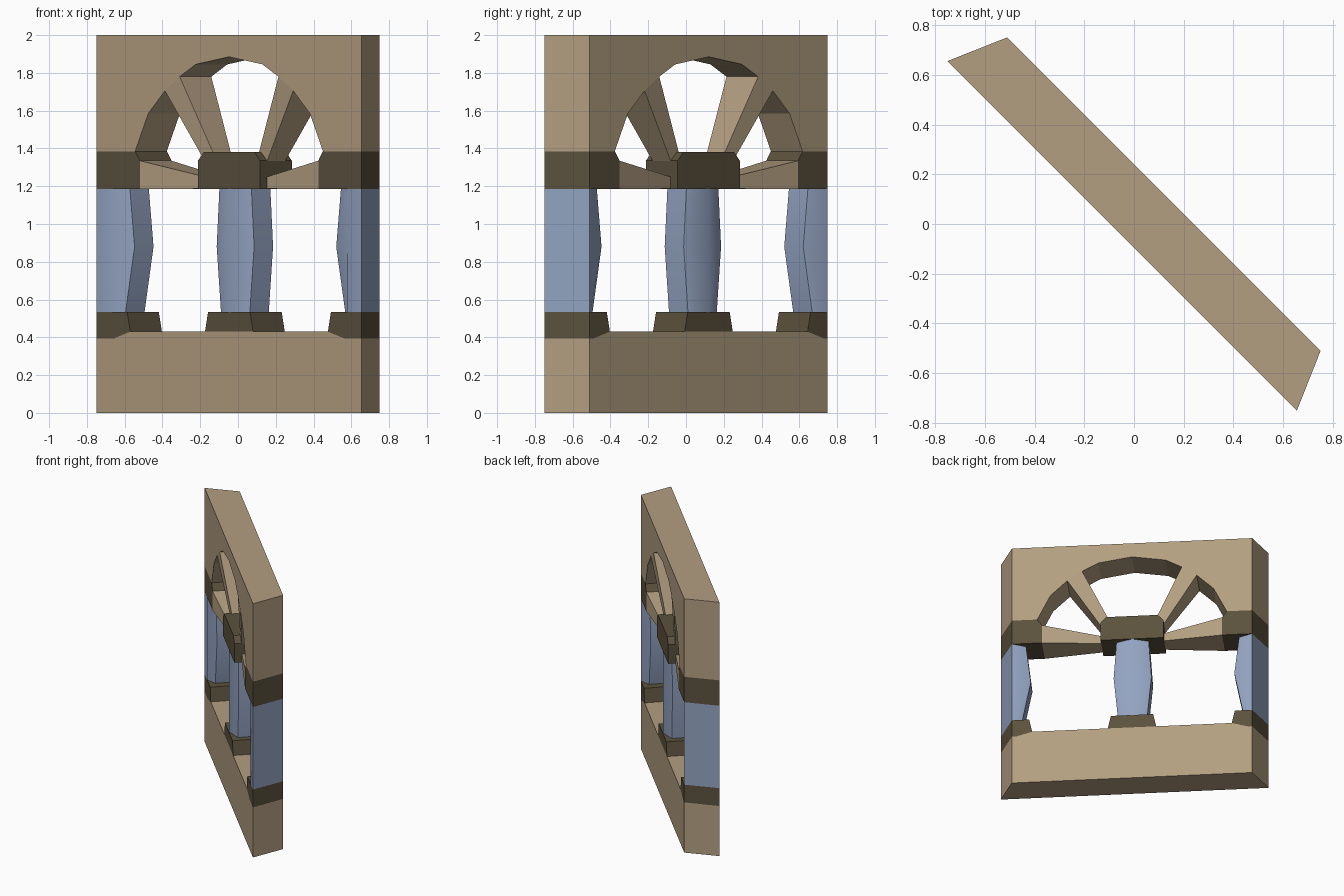
import bpy, bmesh, math
from mathutils import Vector

if "Cube" in bpy.data.objects:
    bpy.data.objects.remove(bpy.data.objects["Cube"])

# Wall runs diagonally: u along the wall, v through it (front -> back), z up
FRONT, BACK = -0.067, 0.17
MID, HALF = 0.0515, 0.1185
E_FRONT, E_BACK = 0.9935, 0.891      # mitred ends
E = 1.0                              # marker meaning "at the mitred end"


def material(name, rgb):
    m = bpy.data.materials.new(name)
    m.diffuse_color = (*rgb, 1)
    m.use_nodes = True
    m.node_tree.nodes["Principled BSDF"].inputs["Base Color"].default_value = m.diffuse_color
    return m


STONE = material("tan stone", (0.45, 0.345, 0.22))
TRIM = material("dark trim", (0.105, 0.082, 0.047))
BLUE = material("blue column", (0.29, 0.365, 0.53))


def place(u, v, z):
    if abs(u) >= E:
        u = math.copysign(E_FRONT if v < MID else E_BACK, u)
    r = math.sqrt(0.5)
    return Vector(((u + v) * r, (v - u) * r, z))


def loft(name, rings, mat, side=1, smooth=False):
    """Skin rings of (u, v, z) points and cap both ends."""
    bm = bmesh.new()
    vs = [[bm.verts.new(place(u * side, v, z)) for u, v, z in ring] for ring in rings]
    n = len(vs[0])
    for a, b in zip(vs, vs[1:]):
        for i in range(n):
            j = (i + 1) % n
            bm.faces.new((a[i], a[j], b[j], b[i]))
    bm.faces.new(vs[0][::-1])
    bm.faces.new(vs[-1])
    bmesh.ops.recalc_face_normals(bm, faces=bm.faces)
    me = bpy.data.meshes.new(name)
    bm.to_mesh(me)
    bm.free()
    me.materials.append(mat)
    ob = bpy.data.objects.new(name, me)
    bpy.context.collection.objects.link(ob)
    if smooth:
        bpy.ops.object.select_all(action='DESELECT')
        ob.select_set(True)
        bpy.context.view_layer.objects.active = ob
        bpy.ops.object.shade_smooth_by_angle(angle=math.radians(48))
    return ob


def slab(name, profile, mat, side=1):
    """Extrude a (u, z) outline through the full wall thickness."""
    return loft(name, [[(u, v, z) for u, z in profile] for v in (FRONT, BACK)], mat, side)


def mirrored(half):
    """Complete a half outline by reflecting it in u."""
    return half + [(-u, z) for u, z in reversed(half) if abs(u) > 1e-6]


# Base wall and arched upper wall
slab("base_wall", mirrored([(E, 0), (E, 0.395), (0.86, 0.395), (0.74, 0.43)]), STONE)
arch = [(0, 1.885), (0.25, 1.845), (0.37, 1.78), (0.48, 1.705), (0.605, 1.585), (0.703, 1.385)]
slab("arch_wall", mirrored([(E, 2.0), (E, 1.385)] + arch[::-1]), STONE)

# Central column foot and hub of the fan window
slab("center_foot", mirrored([(0.18, 0.43), (0.157, 0.535)]), TRIM)
slab("fan_hub", mirrored([(0.233, 1.185), (0.233, 1.335), (0.19, 1.38)]), TRIM)

# Central column with a bulging shaft
LEVELS = (0.535, 0.88, 1.185)
rings = []
for a, z in zip((0.108, 0.14, 0.12), LEVELS):
    half = [(a, -0.071), (a, 0.071), (0, 0.117), (-a, 0.071), (-a, -0.071), (0, -0.117)]
    rings.append([(u, MID + v, z) for u, v in half])
loft("center_column", rings, BLUE, smooth=True)

for label, s in (("left", -1), ("right", 1)):
    # End foot and impost block, flush with the wall
    slab(label + "_foot", [(0.74, 0.43), (0.763, 0.535), (E, 0.535), (E, 0.395), (0.86, 0.395)], TRIM, s)
    slab(label + "_impost", [(0.668, 1.185), (0.668, 1.335), (0.703, 1.385), (E, 1.385), (E, 1.185)], TRIM, s)

    # End half column, running into the mitred end
    rings = []
    for u, z in zip((0.822, 0.755, 0.79), LEVELS):
        sec = [(u, 0.071), (u, -0.071), (0.888, -HALF), (E, -HALF), (E, HALF), (0.888, HALF)]
        rings.append([(p, MID + q, z) for p, q in sec])
    loft(label + "_column", rings, BLUE, s, smooth=True)

    # Fan bars: full thickness at the arch, thinner at the hub
    def bar(name, outer, inner):
        rings = [[(p[0], MID - t, p[1]), (p[0], MID + t, p[1]),
                  (q[0], MID + t, q[1]), (q[0], MID - t, q[1])]
                 for (p, q), t in ((outer, HALF), (inner, 0.066))]
        loft(name, rings, STONE, s)

    bar(label + "_sill_bar", ((0.668, 1.185), (0.668, 1.335)), ((0.233, 1.187), (0.233, 1.25)))
    bar(label + "_spoke", ((0.37, 1.78), (0.48, 1.705)), ((0.17, 1.375), (0.228, 1.325)))
